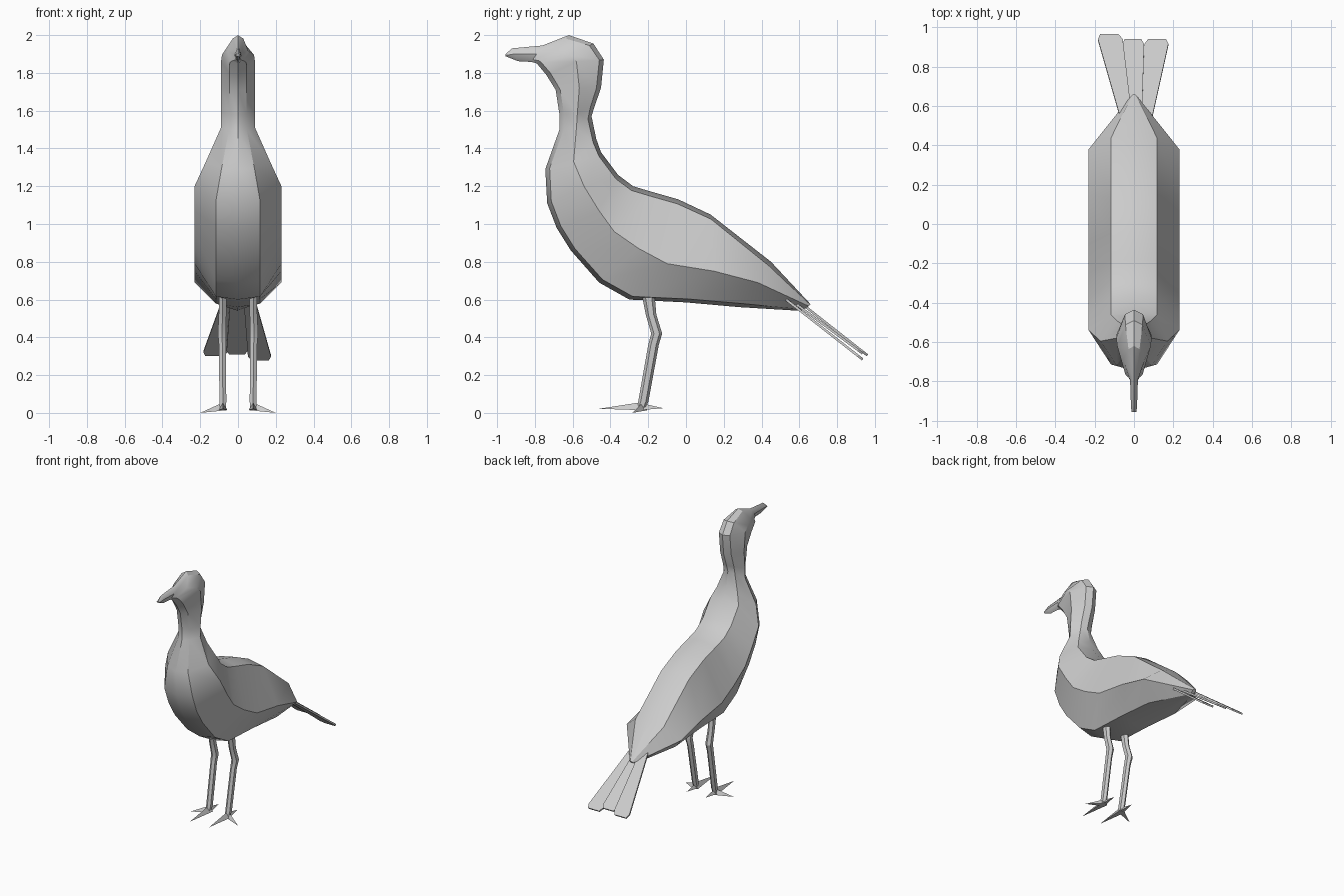
import bpy, bmesh, math
from mathutils import Vector

if "Cube" in bpy.data.objects:
    bpy.data.objects.remove(bpy.data.objects["Cube"])


def finish(name, bm, smooth=True):
    bmesh.ops.recalc_face_normals(bm, faces=bm.faces)
    me = bpy.data.meshes.new(name)
    bm.to_mesh(me)
    bm.free()
    ob = bpy.data.objects.new(name, me)
    bpy.context.collection.objects.link(ob)
    if smooth:
        bpy.ops.object.select_all(action='DESELECT')
        ob.select_set(True)
        bpy.context.view_layer.objects.active = ob
        bpy.ops.object.shade_smooth_by_angle(angle=math.radians(30))
    return ob


def loft(bm, rings):
    """Skin a list of equal-length point rings and cap both ends."""
    vs = [[bm.verts.new(p) for p in r] for r in rings]
    n = len(vs[0])
    for a, b in zip(vs, vs[1:]):
        for i in range(n):
            j = (i + 1) % n
            bm.faces.new((a[i], a[j], b[j], b[i]))
    bm.faces.new(vs[0])
    bm.faces.new(vs[-1])


# body, neck, head and beak: back y,z / side ridge y,z / belly y,z / half width
sections = [
    (0.66, 0.575, 0.65, 0.565, 0.61, 0.54, 0.015),
    (0.45, 0.80, 0.38, 0.69, 0.28, 0.56, 0.23),
    (0.13, 1.05, 0.15, 0.75, 0.00, 0.585, 0.23),
    (-0.04, 1.13, -0.10, 0.79, -0.30, 0.60, 0.23),
    (-0.18, 1.17, -0.25, 0.87, -0.46, 0.69, 0.23),
    (-0.28, 1.20, -0.38, 0.96, -0.61, 0.86, 0.23),
    (-0.36, 1.26, -0.46, 1.07, -0.685, 0.98, 0.23),
    (-0.45, 1.38, -0.54, 1.20, -0.735, 1.11, 0.23),
    (-0.475, 1.45, -0.595, 1.33, -0.745, 1.29, 0.17),
    (-0.50, 1.57, -0.58, 1.51, -0.67, 1.50, 0.09),
    (-0.485, 1.62, -0.575, 1.59, -0.67, 1.58, 0.09),
    (-0.45, 1.72, -0.565, 1.72, -0.69, 1.71, 0.09),
    (-0.435, 1.87, -0.58, 1.86, -0.74, 1.79, 0.09),
    (-0.49, 1.955, -0.62, 1.895, -0.79, 1.85, 0.085),
    (-0.62, 2.00, -0.69, 1.915, -0.80, 1.853, 0.055),
    (-0.76, 1.945, -0.79, 1.90, -0.82, 1.858, 0.02),
    (-0.92, 1.93, -0.91, 1.90, -0.89, 1.862, 0.016),
    (-0.955, 1.90, -0.955, 1.893, -0.955, 1.888, 0.013),
]
rings = []
for ty, tz, my, mz, by, bz, w in sections:
    top, mid, bot = Vector((0, ty, tz)), Vector((0, my, mz)), Vector((0, by, bz))

    def inner(p, s):
        d = mid - p
        return p + d.normalized() * min(0.024, d.length * 0.3) + Vector((s * w * 0.51, 0, 0))
    side = Vector((w, 0, 0))
    rings.append([top, inner(top, 1), mid + side, inner(bot, 1),
                  bot, inner(bot, -1), mid - side, inner(top, -1)])
bm = bmesh.new()
loft(bm, rings)
finish("body_and_head", bm)


def hex_ring(x, y, z, rx, ry):
    return [(x + rx * math.cos(a), y + ry * math.sin(a), z)
            for a in (math.pi / 6 + k * math.pi / 3 for k in range(6))]


def toe(bm, base, tip, w, h):
    """Wedge toe tapering to a point."""
    base, tip = Vector(base), Vector(tip)
    d = tip - base
    s = Vector((-d.y, d.x, 0)).normalized() * w
    r = [bm.verts.new(p) for p in (base + s, base - s, base + Vector((0, 0, h)))]
    t = bm.verts.new(tip)
    bm.faces.new(r)
    for i in range(3):
        bm.faces.new((r[i], r[(i + 1) % 3], t))


# legs with knee joint, and feet of three toes
leg_path = [(0.08, -0.205, 0.66, 0.025, 0.036), (0.082, -0.185, 0.52, 0.023, 0.028),
            (0.085, -0.155, 0.42, 0.025, 0.029), (0.083, -0.172, 0.36, 0.021, 0.028),
            (0.08, -0.226, 0.06, 0.021, 0.027), (0.08, -0.24, 0.02, 0.018, 0.025)]
for s, label in ((1, "right"), (-1, "left")):
    bm = bmesh.new()
    loft(bm, [hex_ring(s * x, y, z, rx, ry) for x, y, z, rx, ry in leg_path])
    finish(label + "_leg", bm)
    bm = bmesh.new()
    toe(bm, (s * 0.08, -0.22, 0.014), (s * 0.08, -0.46, 0.022), 0.024, 0.045)
    toe(bm, (s * 0.08, -0.25, 0.014), (s * 0.08, -0.12, 0.025), 0.02, 0.04)
    toe(bm, (s * 0.07, -0.225, 0.014), (s * 0.20, -0.285, 0.0), 0.022, 0.045)
    finish(label + "_foot", bm, smooth=False)

# tail feathers: base centre, base half width, tip centre, tip half width
feathers = [("left", (-0.04, 0.54, 0.635), 0.03, (-0.125, 0.96, 0.305), 0.063),
            ("middle", (0.0, 0.53, 0.615), 0.04, (-0.005, 0.935, 0.315), 0.056),
            ("right", (0.06, 0.53, 0.60), 0.03, (0.117, 0.935, 0.283), 0.061)]
for label, b, bw, t, tw in feathers:
    b, t = Vector(b), Vector(t)
    X = Vector((1, 0, 0))
    near = b.lerp(t, 0.94)
    pts = [b - X * bw, b + X * bw, near + X * tw, t + X * tw * 0.75,
           t - X * tw * 0.75, near - X * tw]
    up = Vector((0, 0.004, 0.005))
    bm = bmesh.new()
    loft(bm, [[p - up for p in pts], [p + up for p in pts]])
    finish(label + "_tail_feather", bm, smooth=False)
